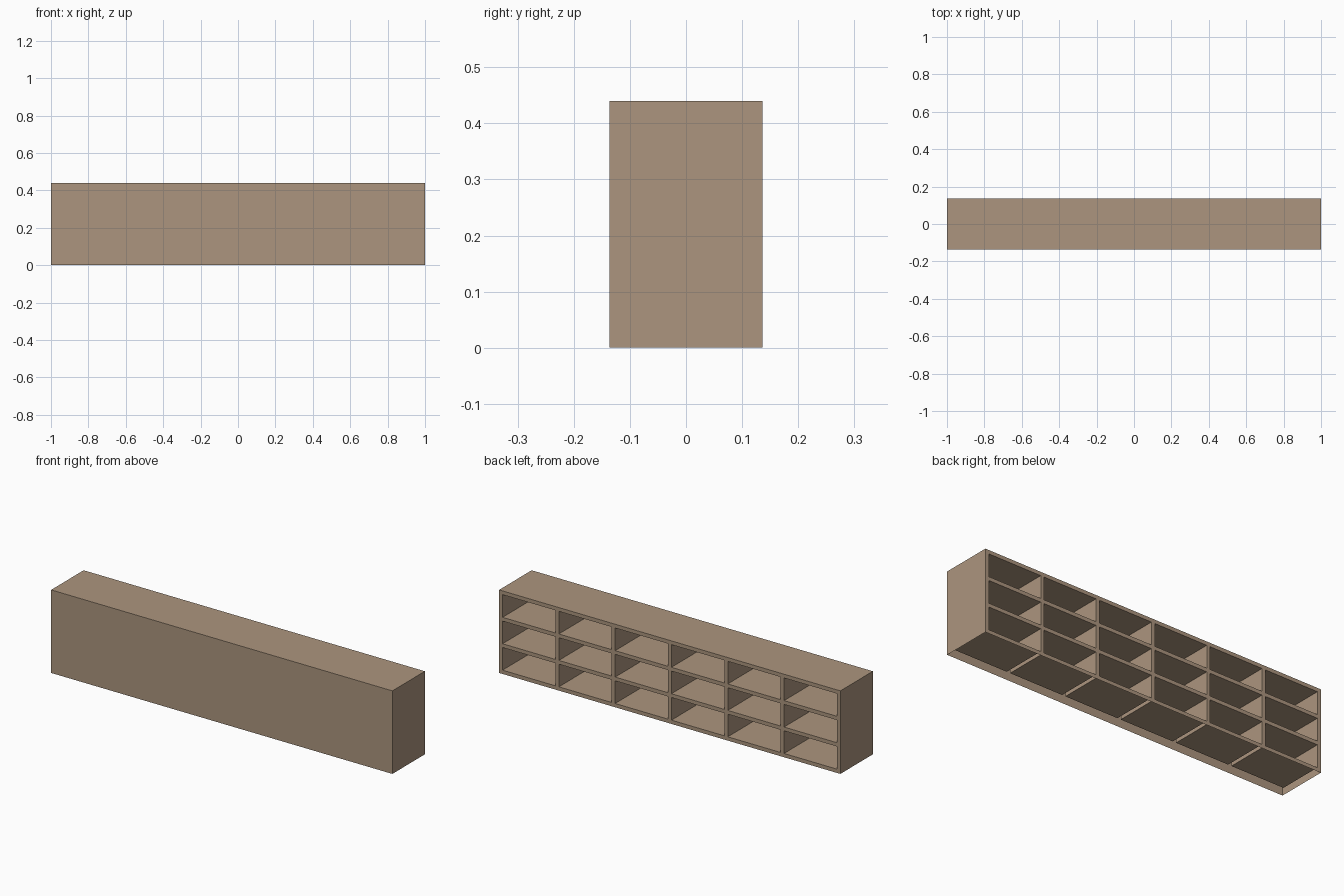
import bpy
import bmesh

cube = bpy.data.objects.get("Cube")
if cube:
    bpy.data.objects.remove(cube, do_unlink=True)

WIDTH, DEPTH, HEIGHT = 2.0, 0.272, 0.44
COLUMNS, ROWS = 6, 3
FRAME = 0.02          # frame width between cubbies
CUBBY_DEPTH = 0.242   # stops just short of the front panel

wood = bpy.data.materials.new("light_brown_wood")
wood.use_nodes = True
colour = (0.413, 0.301, 0.209, 1)
wood.diffuse_color = colour
bsdf = next(n for n in wood.node_tree.nodes if n.type == "BSDF_PRINCIPLED")
bsdf.inputs["Base Color"].default_value = colour
bsdf.inputs["Roughness"].default_value = 0.8


def add_object(name, bm):
    mesh = bpy.data.meshes.new(name)
    bm.to_mesh(mesh)
    bm.free()
    mesh.materials.append(wood)
    obj = bpy.data.objects.new(name, mesh)
    bpy.context.collection.objects.link(obj)
    return obj


def frame_lines(start, length, count):
    """Edges of alternating frame strips and openings."""
    opening = (length - FRAME * (count + 1)) / count
    lines = [start]
    for i in range(2 * count + 1):
        lines.append(lines[-1] + (opening if i % 2 else FRAME))
    return lines


# Thin outer shell, open at the back and underneath
bm = bmesh.new()
bmesh.ops.create_cube(bm, size=1)
bmesh.ops.scale(bm, vec=(WIDTH, DEPTH, HEIGHT), verts=bm.verts)
bmesh.ops.translate(bm, vec=(0, 0, HEIGHT / 2), verts=bm.verts)
bm.normal_update()
open_sides = [f for f in bm.faces if f.normal.y > 0.5 or f.normal.z < -0.5]
bmesh.ops.delete(bm, geom=open_sides, context="FACES")
add_object("cabinet_shell", bm)

# Back frame with its cubbies pushed inwards
bm = bmesh.new()
xs = frame_lines(-WIDTH / 2, WIDTH, COLUMNS)
zs = frame_lines(0, HEIGHT, ROWS)
grid = [[bm.verts.new((x, DEPTH / 2, z)) for z in zs] for x in xs]
openings = []
for i in range(len(xs) - 1):
    for j in range(len(zs) - 1):
        face = bm.faces.new((grid[i][j], grid[i][j + 1],
                             grid[i + 1][j + 1], grid[i + 1][j]))
        if i % 2 and j % 2:
            openings.append(face)
bm.normal_update()
pushed = bmesh.ops.extrude_discrete_faces(bm, faces=openings)["faces"]
for face in pushed:
    bmesh.ops.translate(bm, vec=(0, -CUBBY_DEPTH, 0), verts=face.verts)
bm.normal_update()
add_object("cubby_frame", bm)
